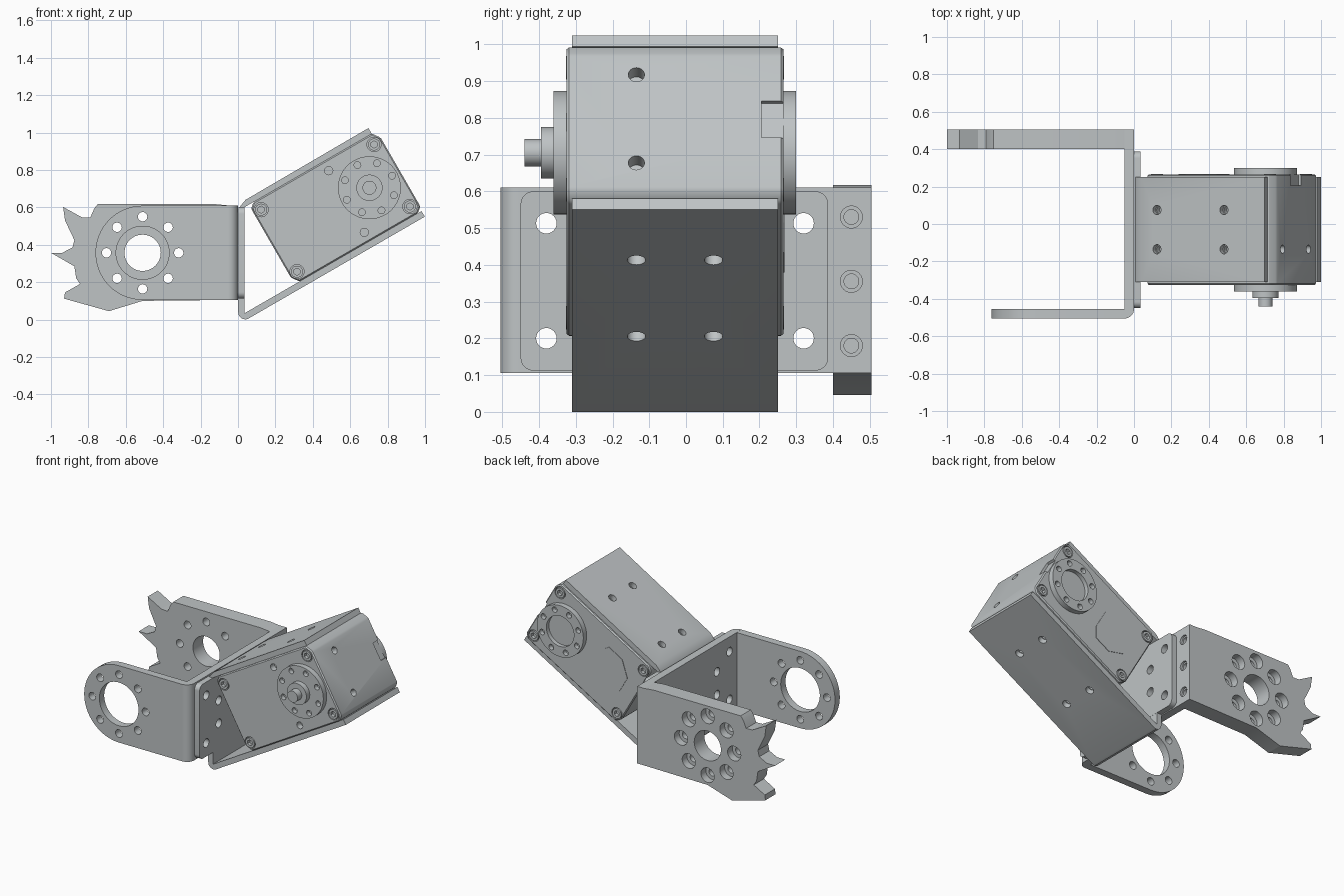
import bpy, bmesh, math
from mathutils import Vector

cube = bpy.data.objects.get("Cube")
if cube:
    bpy.data.objects.remove(cube)

metal = bpy.data.materials.new("light grey metal")
metal.use_nodes = True
GREY = (0.52, 0.55, 0.56, 1)
metal.diffuse_color = GREY
metal.node_tree.nodes["Principled BSDF"].inputs["Base Color"].default_value = GREY

# Working frames: two profile axes and the extrusion axis
C, S = math.cos(math.radians(30)), math.sin(math.radians(30))
X, Y, Z = Vector((1, 0, 0)), Vector((0, 1, 0)), Vector((0, 0, 1))
D, N = Vector((C, 0, S)), Vector((-S, 0, C))
FRONT, SIDE, TOP = (X, Z, Y), (Y, Z, X), (X, Y, Z)
SERVO, SERVO_END, SERVO_TOP = (D, N, Y), (Y, N, D), (D, Y, N)


def add_prism(bm, frame, pts, w0, w1):
    u, v, w = frame
    rings = [[bm.verts.new(u * a + v * b + w * h) for a, b in pts] for h in (w0, w1)]
    n = len(pts)
    bm.faces.new(rings[0])
    bm.faces.new(rings[1][::-1])
    for i in range(n):
        j = (i + 1) % n
        bm.faces.new((rings[0][i], rings[1][i], rings[1][j], rings[0][j]))


def make(name, frame, shapes):
    """shapes: list of (profile, start, end)"""
    bm = bmesh.new()
    for pts, w0, w1 in shapes:
        add_prism(bm, frame, pts, w0, w1)
    bmesh.ops.recalc_face_normals(bm, faces=bm.faces)
    me = bpy.data.meshes.new(name)
    bm.to_mesh(me)
    bm.free()
    me.materials.append(metal)
    ob = bpy.data.objects.new(name, me)
    bpy.context.collection.objects.link(ob)
    return ob


def activate(ob):
    bpy.ops.object.select_all(action='DESELECT')
    ob.select_set(True)
    bpy.context.view_layer.objects.active = ob


def cut(ob, frame, shapes):
    cutter = make("cutter", frame, shapes)
    cutter.hide_render = True
    mod = ob.modifiers.new("holes", 'BOOLEAN')
    mod.operation, mod.solver, mod.object = 'DIFFERENCE', 'EXACT', cutter
    activate(ob)
    bpy.ops.object.modifier_apply(modifier=mod.name)
    bpy.data.objects.remove(cutter)


def arc(cx, cy, r, a0, a1, n=8):
    return [(cx + r * math.cos(math.radians(a0 + (a1 - a0) * i / n)),
             cy + r * math.sin(math.radians(a0 + (a1 - a0) * i / n))) for i in range(n + 1)]


def circle(c, r, n=32):
    return arc(c[0], c[1], r, 0, 360, n)[:-1]


def ring(c, r, start=0):
    return arc(c[0], c[1], r, start, start + 360, 8)[:-1]


def rect(a0, b0, a1, b1):
    return [(a0, b0), (a1, b0), (a1, b1), (a0, b1)]


def rounded(a0, b0, a1, b1, r):
    return (arc(a1 - r, b1 - r, r, 0, 90) + arc(a0 + r, b1 - r, r, 90, 180)
            + arc(a0 + r, b0 + r, r, 180, 270) + arc(a1 - r, b0 + r, r, 270, 360))


def drill(points, r, w0, w1, n=24):
    return [(circle(p, r, n), w0, w1) for p in points]


HUB = (-0.51, 0.357)
bolt_ring = ring(HUB, 0.193)
flange_holes = [(y, z) for y in (-0.38, 0.32) for z in (0.2, 0.513)]
flange_holes += [(y, z) for y in (-0.25, 0.19) for z in (0.28, 0.43)]

# Rounded front arm
front_arm = make("front_arm", FRONT, [
    ([(-0.05, 0.105), (-0.05, 0.609)] + arc(HUB[0], HUB[1], 0.252, 90, 270, 32), -0.505, -0.455)])
cut(front_arm, FRONT, drill([HUB], 0.142, -0.6, -0.4, 48) + drill(bolt_ring, 0.025, -0.6, -0.4))

# Upright plate with the bend into the front arm
plate = make("upright_plate", TOP, [
    (arc(-0.05, -0.455, 0.05, -90, 0) + [(0, 0.505), (-0.05, 0.505)], 0.105, 0.61)])
screw_spots = [(0.45, z) for z in (0.18, 0.355, 0.53)]
cut(plate, SIDE, drill(flange_holes, 0.028, -0.1, 0.1) + drill(screw_spots, 0.03, -0.015, 0.1))
cut(plate, SIDE, drill(screw_spots, 0.02, -0.04, 0.1))

# Toothed rear arm
claw = [(-0.05, 0.105), (-0.05, 0.61), (-0.12, 0.617), (-0.75, 0.617), (-0.768, 0.595),
        (-0.79, 0.545), (-0.835, 0.547), (-0.935, 0.602), (-0.925, 0.53), (-0.875, 0.425),
        (-0.885, 0.385), (-0.94, 0.357), (-1.0, 0.357), (-0.875, 0.285), (-0.865, 0.22),
        (-0.845, 0.19), (-0.925, 0.145), (-0.93, 0.112), (-0.69, 0.045), (-0.51, 0.1)]
rear_arm = make("rear_arm", FRONT, [(claw, 0.4, 0.505)])
cut(rear_arm, FRONT, drill([HUB], 0.097, 0.3, 0.6, 48) + drill(bolt_ring, 0.025, 0.3, 0.6))
cut(rear_arm, FRONT, drill(bolt_ring, 0.048, 0.455, 0.6))

# Wide flange of the motor bracket
flange = make("bracket_flange", SIDE, [(rounded(-0.45, 0.112, 0.387, 0.6, 0.035), 0, 0.036)])
cut(flange, SIDE, drill(flange_holes, 0.028, -0.1, 0.1))


# Angled bracket: two parallel plates joined by an upright web
def tilt(d, n):
    return (d * C - n * S, d * S + n * C)


bracket = make("motor_bracket", FRONT, [
    ([(0, 0.575), (0.01, 0.603), (0.04, 0.64), tilt(1.116, 0.538), tilt(1.116, 0.503),
      (0.035, 0.601), (0.035, 0.034), tilt(1.14, 0.012), tilt(1.14, -0.023),
      (0.055, 0.005), (0.04, 0), (0.02, 0.006), (0.005, 0.02), (0, 0.045)], -0.31, 0.25)])
cut(bracket, SIDE, drill(flange_holes[4:], 0.028, -0.1, 0.1))
plate_holes = [(d, y) for d in (0.45, 0.865) for y in (-0.135, 0.075)]
cut(bracket, SERVO_TOP, drill(plate_holes, 0.025, -0.1, 0.02) + drill(plate_holes, 0.025, 0.49, 0.6))

# Motor body with chamfered corners
d0, d1, n0, n1, k = 0.357, 1.147, 0.012, 0.503, 0.042
F, B = -0.325, 0.265
body = make("motor_body", SERVO, [
    ([(d0 + k * .7, n0), (d1 - k * .7, n0), (d1, n0 + k * .6), (d1, n1 - k),
      (d1 - k * .7, n1), (d0 + k * .7, n1), (d0, n1 - k * .6), (d0, n0 + k)], F, B)])
bev = body.modifiers.new("edge", 'BEVEL')
bev.width, bev.segments = 0.007, 1
activate(body)
bpy.ops.object.modifier_apply(modifier=bev.name)
corners = [(d, n) for d in (0.401, 1.098) for n in (0.064, 0.447)]
cut(body, SERVO, drill(corners, 0.038, -0.4, F + 0.02) + drill(corners, 0.038, B - 0.02, 0.4)
    + drill([(0.818, 0.066), (0.818, 0.447)], 0.022, -0.4, F + 0.04))
cut(body, SERVO_END, drill([(-0.135, 0.12), (-0.135, 0.397)], 0.022, d1 - 0.05, 1.3)
    + [(rect(0.205, 0.2, 0.3, 0.315), d1 - 0.015, 1.3)])
cut(body, SERVO_TOP, drill(plate_holes, 0.02, -0.1, 0.04) + drill(plate_holes, 0.02, 0.47, 0.6))

# Corner screws, front and back
screws = make("corner_screws", SERVO, drill(corners, 0.032, F - 0.002, F + 0.03)
              + drill(corners, 0.032, B - 0.03, B + 0.002))
cut(screws, SERVO, drill(corners, 0.019, -0.4, F + 0.02, 6) + drill(corners, 0.019, B - 0.02, 0.4, 6))

# Output discs with bolt holes
AXLE = (0.961, 0.259)
disc_holes = ring(AXLE, 0.137, 43)
front_disc = make("front_disc", SERVO, [(circle(AXLE, 0.168, 64), -0.36, F)])
cut(front_disc, SERVO, drill(disc_holes, 0.018, -0.4, F - 0.005))
rear_disc = make("rear_disc", SERVO, [(circle(AXLE, 0.168, 64), B, 0.3)])
cut(rear_disc, SERVO, drill(disc_holes, 0.018, B + 0.005, 0.4) + drill([AXLE], 0.1, B + 0.008, 0.4, 48))

# Hub and shaft
hub = make("hub", SERVO, [(circle(AXLE, 0.07, 48), -0.395, -0.36)])
shaft = make("shaft", SERVO, [(circle(AXLE, 0.037, 32), -0.44, -0.395)])

# Thin cover on the back of the motor
cover = make("rear_cover", SERVO, [
    ([(0.46, 0.2), (0.46, 0.32), (0.55, 0.4), (0.66, 0.4), (0.7, 0.33),
      (0.7, 0.19), (0.66, 0.12), (0.55, 0.12)], B - 0.003, B + 0.003)])

for ob in (front_arm, plate, rear_arm, flange, bracket, body, screws, front_disc,
           rear_disc, hub, shaft, cover):
    activate(ob)
    bpy.ops.object.shade_smooth_by_angle(angle=math.radians(25))
